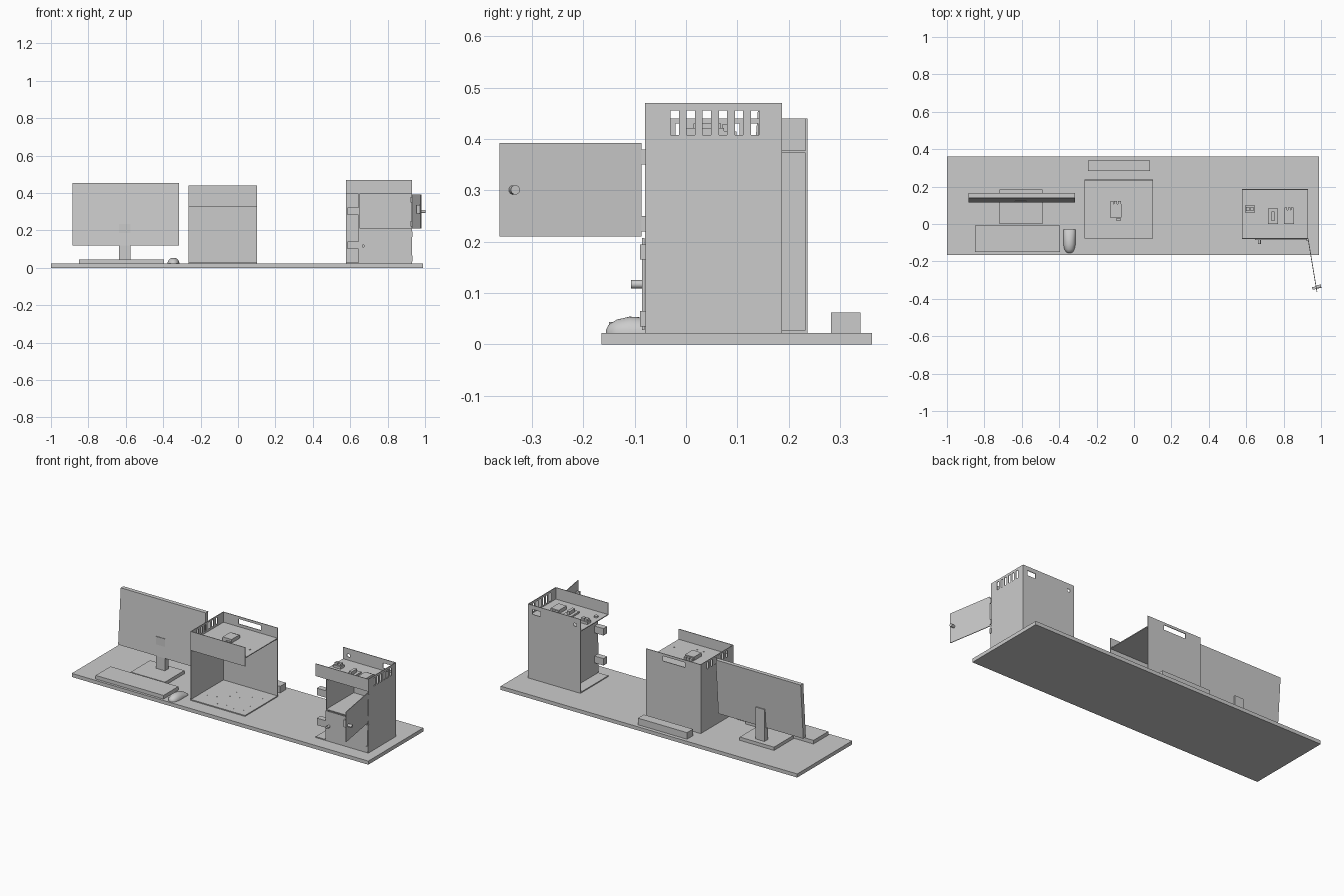
import bpy, bmesh, math
from mathutils import Matrix, Vector

cube = bpy.data.objects.get("Cube")
if cube:
    bpy.data.objects.remove(cube, do_unlink=True)

grey = bpy.data.materials.new("plain_grey")
grey.use_nodes = True
COLOUR = (0.6, 0.6, 0.6, 1)
grey.diffuse_color = COLOUR
grey.node_tree.nodes["Principled BSDF"].inputs["Base Color"].default_value = COLOUR

T = 0.004      # sheet thickness
TOP = 0.022    # table top height


def finish(name, bm):
    bmesh.ops.recalc_face_normals(bm, faces=bm.faces[:])
    me = bpy.data.meshes.new(name)
    bm.to_mesh(me)
    bm.free()
    me.materials.append(grey)
    ob = bpy.data.objects.new(name, me)
    bpy.context.collection.objects.link(ob)
    return ob


def box(name, x, y, z):
    """Box from three (low, high) ranges."""
    bm = bmesh.new()
    bmesh.ops.create_cube(bm, size=1)
    for v in bm.verts:
        v.co = Vector([(a + b) / 2 + c * (b - a) for c, (a, b) in zip(v.co, (x, y, z))])
    return finish(name, bm)


def rod(name, start, end, radius, sides=24):
    """Cylinder between two points."""
    a, b = Vector(start), Vector(end)
    bm = bmesh.new()
    turn = (b - a).to_track_quat('Z', 'Y').to_matrix().to_4x4()
    bmesh.ops.create_cone(bm, cap_ends=True, segments=sides, radius1=radius, radius2=radius,
                          depth=(b - a).length, matrix=Matrix.Translation((a + b) / 2) @ turn)
    for f in bm.faces:
        f.smooth = len(f.verts) == 4
    ob = finish(name, bm)
    for e in ob.data.edges:
        e.use_edge_sharp = True if any(
            len(p.vertices) > 4 and set(e.vertices) <= set(p.vertices) for p in ob.data.polygons) else False
    return ob


def panel(name, axis, pos, u, v, holes=()):
    """Upright sheet across x or y, spanning u and z, with rectangular holes."""
    us = sorted({*u, *[k for h in holes for k in h[:2]]})
    vs = sorted({*v, *[k for h in holes for k in h[2:]]})
    bm = bmesh.new()
    place = (lambda a, b: (pos, a, b)) if axis == 'x' else (lambda a, b: (a, pos, b))
    for a, b in zip(us, us[1:]):
        for c, d in zip(vs, vs[1:]):
            mu, mv = (a + b) / 2, (c + d) / 2
            if any(h[0] < mu < h[1] and h[2] < mv < h[3] for h in holes):
                continue
            bm.faces.new([bm.verts.new(place(*p)) for p in ((a, c), (b, c), (b, d), (a, d))])
    bmesh.ops.remove_doubles(bm, verts=bm.verts[:], dist=1e-5)
    ext = bmesh.ops.extrude_face_region(bm, geom=bm.faces[:], use_keep_orig=True)
    shift = (T, 0, 0) if axis == 'x' else (0, T, 0)
    bmesh.ops.translate(bm, vec=shift, verts=[g for g in ext["geom"] if isinstance(g, bmesh.types.BMVert)])
    return finish(name, bm)


def slots(first, step, z):
    return [(first + i * step, first + i * step + 0.016, *z) for i in range(6)]


def circuit(name, x, y, z, h):
    """Small component with a row of terminals along its rear edge."""
    box(name, x, y, (z, z + h))
    w = (x[1] - x[0]) / 3
    for i in range(3):
        a = x[0] + w * i
        box(f"{name}_terminal_{i + 1}", (a + w * .12, a + w * .88),
            (y[1] - 0.002, y[1] + 0.014), (z, z + h * 0.7))


# Table
box("table_top", (-1, 0.99), (-0.165, 0.362), (0, TOP))

# Monitor leaning back on its stand
box("monitor_base", (-0.72, -0.49), (0, 0.185), (TOP, 0.042))
box("monitor_neck", (-0.635, -0.575), (0.12, 0.155), (0.042, 0.235))
screen = box("monitor_screen", (-0.885, -0.315), (0.115, 0.14), (0.12, 0.455))
for v in screen.data.vertices:
    if v.co.z > 0.3:
        v.co.y += 0.025

# Keyboard and power strip
box("keyboard", (-0.85, -0.395), (-0.15, -0.008), (TOP, 0.044))
box("power_strip", (-0.245, 0.085), (0.283, 0.34), (TOP, 0.062))

# Mouse lofted from half-oval sections
bm = bmesh.new()
rings = []
for y, w, h in ((-.156, .006, .006), (-.15, .018, .017), (-.135, .027, .026), (-.11, .032, .032),
                (-.08, .032, .03), (-.05, .032, .022), (-.03, .031, .013)):
    rings.append([bm.verts.new((-0.345 + w * math.cos(a), y, TOP + h * math.sin(a)))
                  for a in [math.pi * i / 16 for i in range(17)]])
for r, s in zip(rings, rings[1:]):
    for i in range(17):
        j = (i + 1) % 17
        bm.faces.new((r[i], r[j], s[j], s[i]))
bm.faces.new(rings[0])
bm.faces.new(rings[-1])
mouse = finish("mouse", bm)
bpy.context.view_layer.objects.active = mouse
mouse.select_set(True)
bpy.ops.object.shade_smooth_by_angle(angle=math.radians(40))

# Middle enclosure, open at the front and on its left
X, Y, Z = (-0.265, 0.102), (-0.078, 0.237), (TOP, 0.44)
box("enclosure_floor", X, Y, (TOP, TOP + 0.006))
box("enclosure_deck", X, Y, (0.373, 0.378))
panel("enclosure_side", 'x', X[0], Y, Z, slots(-0.02, 0.036, (0.39, 0.43)))
panel("enclosure_back", 'y', Y[1] - T, X, Z, [(-0.16, -0.01, 0.395, 0.425)])
panel("enclosure_front_strip", 'y', Y[0], X, (0.325, 0.44))
circuit("enclosure_relay", (-0.128, -0.068), (0.035, 0.108), 0.378, 0.022)
box("enclosure_connector", (-0.095, -0.07), (0.018, 0.03), (0.378, 0.39))
for i, (x, y) in enumerate(((0.062, 0.025), (-0.105, -0.022), (-0.06, -0.022))):
    rod(f"enclosure_deck_screw_{i + 1}", (x, y, 0.378), (x, y, 0.38), 0.005, 12)
for i in range(6):
    for j in range(4):
        x, y = -0.22 + i * 0.055, -0.04 + j * 0.06 + 0.015 * (i % 2)
        rod(f"floor_screw_{i}_{j}", (x, y, TOP + 0.006), (x, y, TOP + 0.007), 0.003, 8)

# Right cabinet, with an open bay beside the inner partition
X, Y, Z = (0.577, 0.931), (-0.08, 0.187), (TOP, 0.47)
box("cabinet_floor", X, Y, (TOP, TOP + 0.006))
box("cabinet_deck", X, Y, (0.395, 0.4))
box("cabinet_shelf", (0.645, X[1]), Y, (0.208, 0.213))
panel("cabinet_side", 'x', X[1] - T, Y, Z, slots(-0.03, 0.0313, (0.408, 0.456)))
panel("cabinet_back", 'y', Y[1] - T, X, Z,
      [(0.845, 0.9, 0.415, 0.445), (0.605, 0.622, 0.42, 0.437)])
panel("cabinet_front_strip", 'y', Y[0], X, (0.395, 0.47))
panel("cabinet_partition", 'x', 0.645, Y, (TOP, 0.395))

# Door locks on the partition
for name, z in (("lower_lock", 0.1), ("upper_lock", 0.282)):
    box(name, (0.585, 0.645), (-0.08, -0.045), (z, z + 0.042))

# Lower door, closed, with its knob
box("lower_door", (0.648, 0.93), (-0.086, -0.081), (0.028, 0.207))
rod("lower_door_knob", (0.67, -0.107, 0.117), (0.67, -0.086, 0.117), 0.008)

# Upper door, swung open about its hinge edge
door = box("upper_door", (-0.004, 0), (-0.28, 0), (0.21, 0.392))
swing = Matrix.Translation((0.934, -0.087, 0)) @ Matrix.Rotation(math.radians(9.5), 4, 'Z')
knob = rod("upper_door_knob", (-0.004, -0.253, 0.301), (0.025, -0.253, 0.301), 0.009)
latch = box("upper_door_latch", (-0.024, -0.004), (-0.264, -0.25), (0.29, 0.335))
for part in (door, knob, latch):
    part.data.transform(swing)

# Hinges
for i, z in enumerate((0.035, 0.165, 0.22, 0.35)):
    box(f"hinge_{i + 1}", (0.922, 0.934), (-0.09, -0.078), (z, z + 0.03))

# Components on the cabinet deck
circuit("cabinet_relay", (0.802, 0.856), (0.0, 0.074), 0.4, 0.022)
box("cabinet_controller", (0.716, 0.77), (0.0, 0.083), (0.4, 0.41))
box("controller_chip", (0.734, 0.752), (0.015, 0.068), (0.41, 0.43))
box("cabinet_socket", (0.594, 0.646), (0.062, 0.098), (0.4, 0.415))
for i in range(2):
    x = 0.6 + i * 0.022
    box(f"socket_terminal_{i + 1}", (x, x + 0.018), (0.07, 0.09), (0.415, 0.428))
rod("cabinet_button", (0.612, -0.013, 0.4), (0.612, -0.013, 0.408), 0.012)
